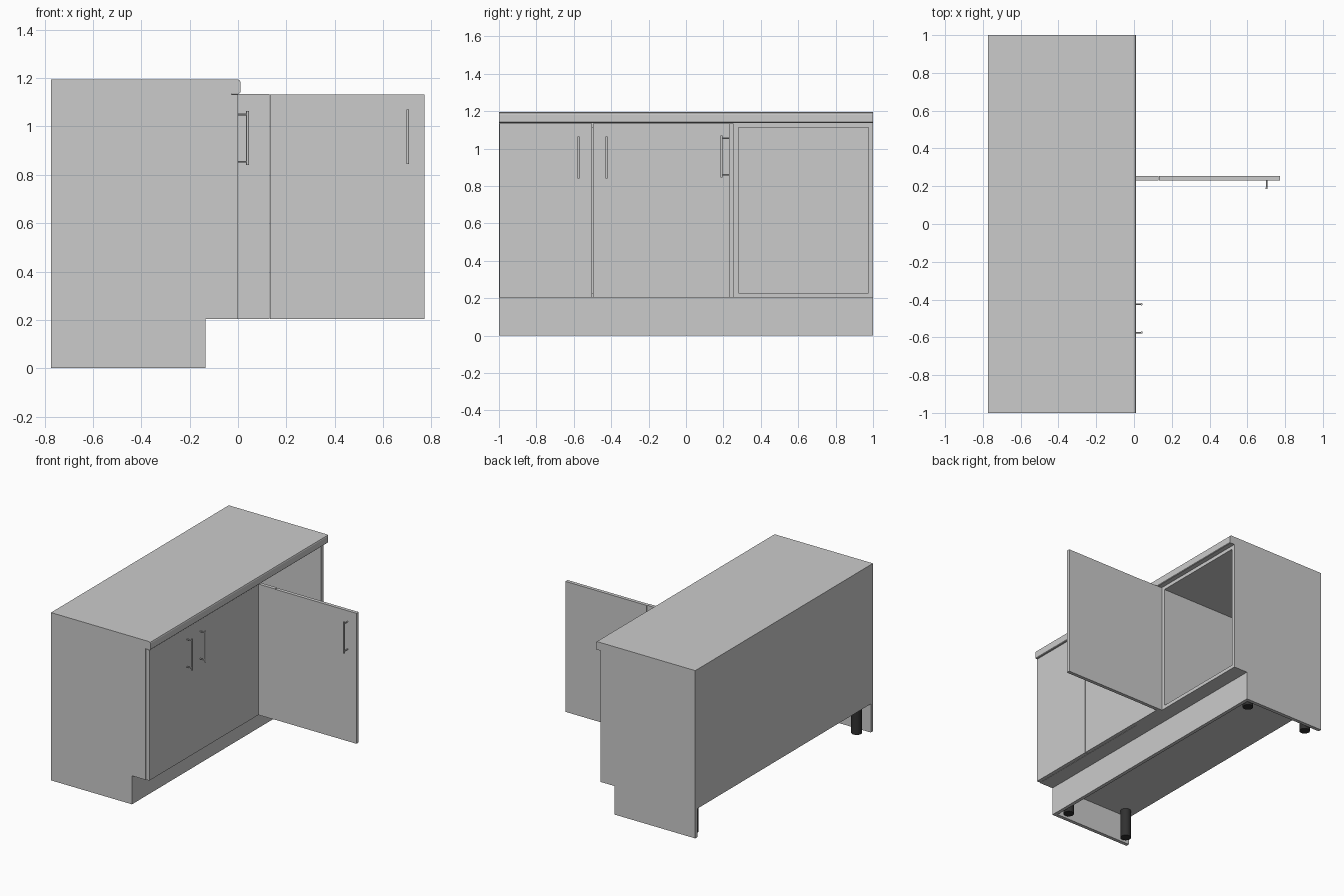
import bpy, bmesh
from mathutils import Vector

if "Cube" in bpy.data.objects:
    bpy.data.objects.remove(bpy.data.objects["Cube"])

T = 0.025                      # board thickness
BACK, FRONT = -0.773, -0.027   # carcass depth range
Z0, Z1 = 0.203, 1.137          # carcass height range


def mesh_object(name, bm):
    bmesh.ops.recalc_face_normals(bm, faces=bm.faces)
    me = bpy.data.meshes.new(name)
    bm.to_mesh(me)
    bm.free()
    ob = bpy.data.objects.new(name, me)
    bpy.context.collection.objects.link(ob)
    return ob


def board(name, x, y, z):
    bm = bmesh.new()
    bmesh.ops.create_cube(bm, size=1)
    for v in bm.verts:
        v.co = Vector([sum(r) / 2 + c * (r[1] - r[0]) for c, r in zip(v.co, (x, y, z))])
    return mesh_object(name, bm)


def prism(name, profile, y0, y1):
    """Extrude an x-z outline along y."""
    bm = bmesh.new()
    face = bm.faces.new([bm.verts.new((x, y0, z)) for x, z in profile])
    new = bmesh.ops.extrude_face_region(bm, geom=[face])["geom"]
    bmesh.ops.translate(bm, vec=(0, y1 - y0, 0),
                        verts=[g for g in new if isinstance(g, bmesh.types.BMVert)])
    return mesh_object(name, bm)


def add_rod(bm, a, b, r, seg):
    a, b = Vector(a), Vector(b)
    new = bmesh.ops.create_cone(bm, cap_ends=True, segments=seg, radius1=r,
                                radius2=r, depth=(b - a).length)["verts"]
    turn = (b - a).to_track_quat('Z', 'Y')
    for v in new:
        v.co = turn @ v.co + (a + b) / 2


def smooth(ob):
    bpy.ops.object.select_all(action='DESELECT')
    ob.select_set(True)
    bpy.context.view_layer.objects.active = ob
    bpy.ops.object.shade_smooth_by_angle()


def handle(name, base, out, z0, z1):
    """Bar handle on two posts, standing off along 'out'."""
    bm = bmesh.new()
    base, out = Vector(base), Vector(out)
    tip = base + out * 0.04
    add_rod(bm, tip + Vector((0, 0, z0)), tip + Vector((0, 0, z1)), 0.006, 16)
    for z in (z0 + 0.014, z1 - 0.014):
        add_rod(bm, base + Vector((0, 0, z)), tip + Vector((0, 0, z)), 0.004, 12)
    smooth(mesh_object(name, bm))


# worktop with a softened front edge
worktop = prism("worktop", [(BACK, Z1), (0.006, Z1), (0.01, Z1 + 0.004), (0.01, 1.183),
                            (0.007, 1.191), (-0.002, 1.195), (BACK, 1.195)], -1, 1)

# end panels reaching the floor, notched for the toe kick
end = [(BACK, 0), (-0.135, 0), (-0.135, Z0), (FRONT, Z0), (FRONT, Z1), (BACK, Z1)]
prism("end_panel_left", end, -1, -1 + T)
prism("end_panel_right", end, 1 - T, 1)

# carcass boards
inner_y = (-1 + T, 1 - T)
board("toe_kick", (-0.135 - T, -0.135), inner_y, (0, Z0))
board("carcass_bottom", (BACK, FRONT), inner_y, (Z0, Z0 + T))
board("carcass_top", (BACK, FRONT), inner_y, (Z1 - T, Z1))
board("carcass_back", (BACK, BACK + 0.015), inner_y, (Z0 + T, Z1 - T))
for name, y in (("middle_divider", -T), ("opening_divider", 0.255)):
    board(name, (BACK + 0.015, FRONT), (y, y + T), (Z0 + T, Z1 - T))

# closed doors and the fixed corner panel
DZ = (Z0 + 0.001, Z1 - 0.004)
board("door_left", (FRONT + 0.001, 0), (-0.997, -0.503), DZ)
board("door_middle", (FRONT + 0.001, 0), (-0.498, 0), DZ)
board("corner_panel", (FRONT, 0), (0, 0.255), (Z0, Z1 - 0.002))

# corner filler and door running out at a right angle
board("corner_filler", (0, 0.13), (0.23, 0.255), (Z0, Z1 - 0.002))
board("corner_door", (0.132, 0.772), (0.23, 0.255), DZ)

# handles
handle("handle_left", (0, -0.575, 0), (1, 0, 0), 0.84, 1.063)
handle("handle_middle", (0, -0.425, 0), (1, 0, 0), 0.84, 1.063)
handle("handle_corner", (0.702, 0.23, 0), (0, -1, 0), 0.845, 1.069)

# dark feet under the carcass
dark = bpy.data.materials.new("dark_plastic")
dark.diffuse_color = (0.03, 0.03, 0.03, 1)
dark.use_nodes = True
dark.node_tree.nodes["Principled BSDF"].inputs["Base Color"].default_value = dark.diffuse_color
for i, x in enumerate((-0.70, -0.21)):
    for j, y in enumerate((-0.92, 0.92)):
        bm = bmesh.new()
        add_rod(bm, (x, y, 0), (x, y, Z0), 0.035, 24)
        foot = mesh_object(f"foot_{i}_{j}", bm)
        foot.data.materials.append(dark)
        smooth(foot)
